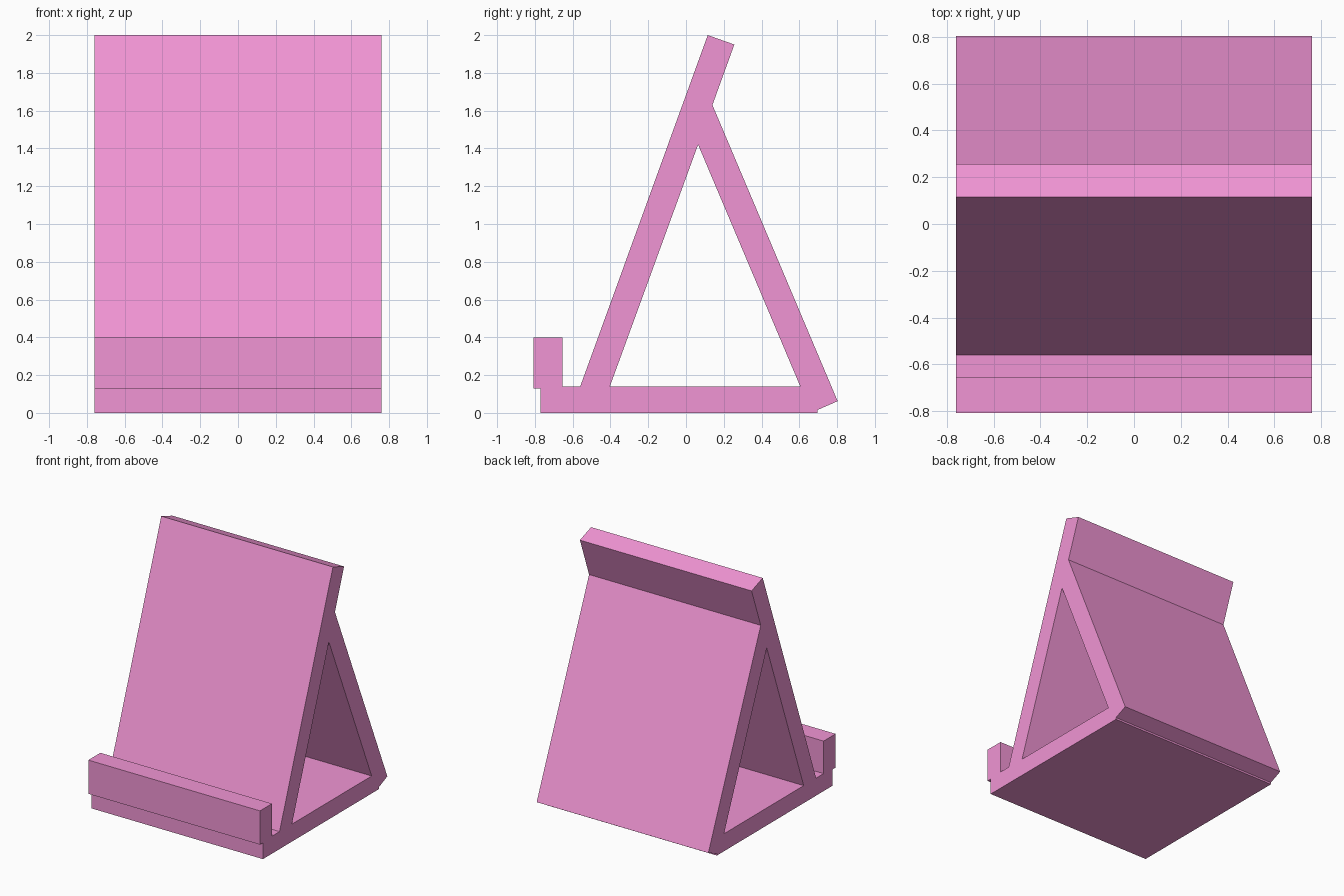
import bpy, bmesh
from mathutils import Vector

if "Cube" in bpy.data.objects:
    bpy.data.objects.remove(bpy.data.objects["Cube"])

WIDTH = 1.52

# Side profile (y, z): base, rear leg, leaning back rest and front lip
outline = [(-0.77, 0), (0.695, 0), (0.695, 0.015), (0.803, 0.062), (0.14, 1.63),
           (0.256, 1.95), (0.115, 2.0), (-0.56, 0.14), (-0.655, 0.14),
           (-0.655, 0.40), (-0.807, 0.40), (-0.807, 0.13), (-0.77, 0.13)]
# Triangular opening between the legs
opening = [(-0.403, 0.14), (0.605, 0.14), (0.064, 1.42)]


def add_loop(bm, points):
    verts = [bm.verts.new((-WIDTH / 2, y, z)) for y, z in points]
    return [bm.edges.new((a, b)) for a, b in zip(verts, verts[1:] + verts[:1])]


# Fill the profile around the opening and extrude it across the width
bm = bmesh.new()
edges = add_loop(bm, outline) + add_loop(bm, opening)
bmesh.ops.triangle_fill(bm, edges=edges, use_beauty=True, normal=Vector((-1, 0, 0)))
ext = bmesh.ops.extrude_face_region(bm, geom=bm.faces[:], use_keep_orig=True)
moved = [g for g in ext["geom"] if isinstance(g, bmesh.types.BMVert)]
bmesh.ops.translate(bm, verts=moved, vec=(WIDTH, 0, 0))
bmesh.ops.recalc_face_normals(bm, faces=bm.faces[:])

mesh = bpy.data.meshes.new("tablet_stand")
bm.to_mesh(mesh)
bm.free()
stand = bpy.data.objects.new("tablet_stand", mesh)
bpy.context.collection.objects.link(stand)

# Pink plastic
pink = bpy.data.materials.new("pink_plastic")
pink.diffuse_color = (0.88, 0.30, 0.66, 1)
pink.use_nodes = True
pink.node_tree.nodes["Principled BSDF"].inputs["Base Color"].default_value = pink.diffuse_color
mesh.materials.append(pink)
